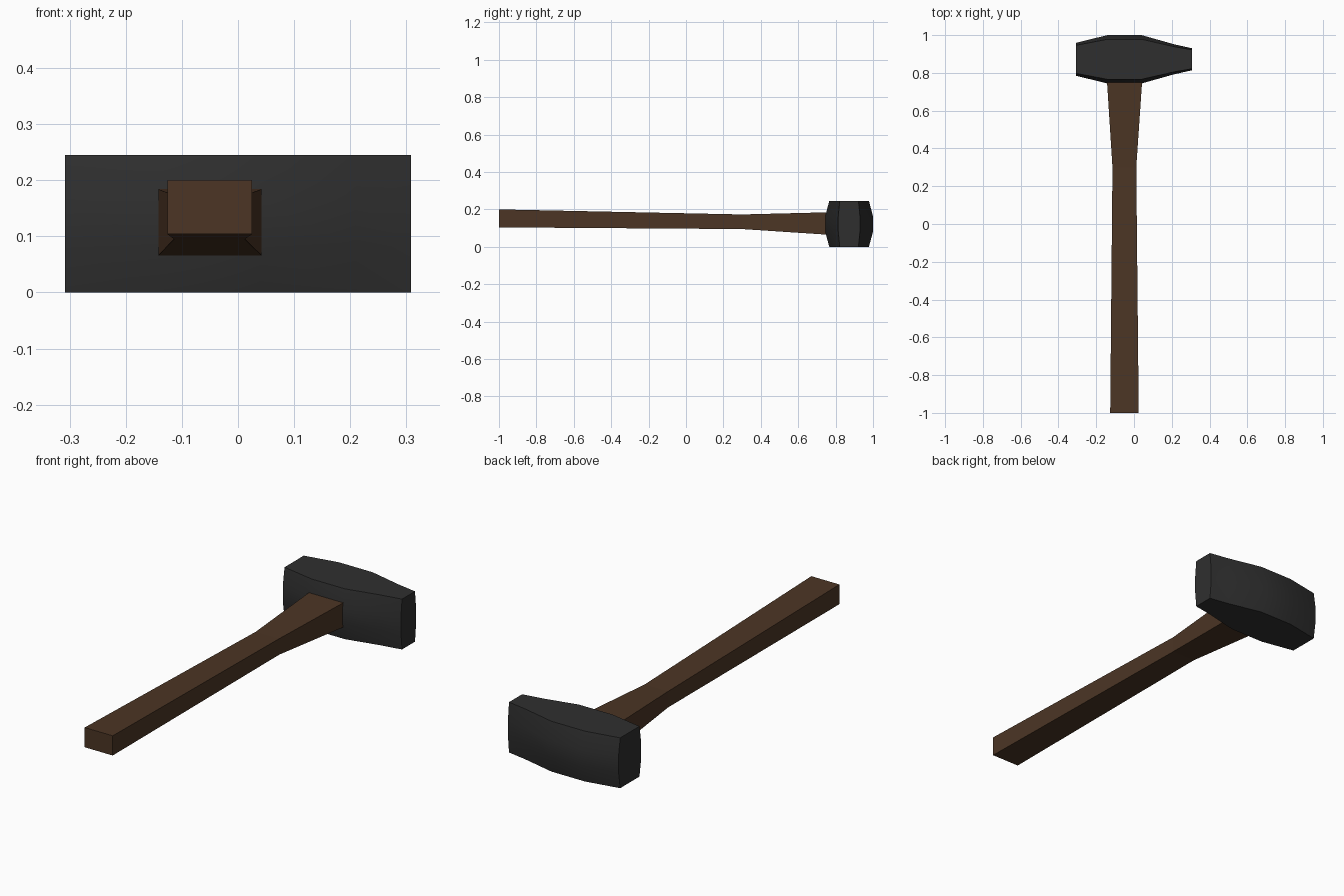
import bpy, bmesh, math

if "Cube" in bpy.data.objects:
    bpy.data.objects.remove(bpy.data.objects["Cube"])


def material(name, rgb):
    m = bpy.data.materials.new(name)
    m.diffuse_color = (*rgb, 1)
    m.use_nodes = True
    m.node_tree.nodes["Principled BSDF"].inputs["Base Color"].default_value = m.diffuse_color
    return m


def loft(name, rings, mat):
    """Bridge equal-sized closed rings and cap both ends."""
    bm = bmesh.new()
    loops = [[bm.verts.new(p) for p in r] for r in rings]
    n = len(loops[0])
    for a, b in zip(loops, loops[1:]):
        for i in range(n):
            j = (i + 1) % n
            bm.faces.new((a[i], a[j], b[j], b[i]))
    bm.faces.new(loops[0])
    bm.faces.new(loops[-1])
    bmesh.ops.recalc_face_normals(bm, faces=bm.faces)
    mesh = bpy.data.meshes.new(name)
    bm.to_mesh(mesh)
    bm.free()
    mesh.materials.append(mat)
    ob = bpy.data.objects.new(name, mesh)
    bpy.context.collection.objects.link(ob)
    return ob


iron = material("dark iron", (0.028, 0.028, 0.028))
wood = material("brown wood", (0.072, 0.036, 0.018))

# Handle: rectangular sections (y, x0, x1, z0, z1), flaring into the head
sections = [(-1.0, -0.126, 0.025, 0.104, 0.2),
            (0.3, -0.114, 0.012, 0.095, 0.173),
            (0.74, -0.142, 0.042, 0.066, 0.184),
            (0.85, -0.142, 0.042, 0.066, 0.184)]
loft("handle", [[(x0, y, z0), (x1, y, z0), (x1, y, z1), (x0, y, z1)]
                for y, x0, x1, z0, z1 in sections], wood)

# Head: eight-sided bulging sections along x (x, half width, edge inset)
centre = 0.872
heights = (0.0, 0.082, 0.163, 0.245)
rings = []
for x, w, inset in [(-0.308, 0.087, 0.013), (-0.14, 0.128, 0.022),
                    (0.04, 0.128, 0.022), (0.21, 0.08, 0.013),
                    (0.308, 0.058, 0.008)]:
    widths = (w - inset, w, w, w - inset)
    side = list(zip(widths, heights))
    rings.append([(x, centre + d, z) for d, z in side] +
                 [(x, centre - d, z) for d, z in reversed(side)])
head = loft("hammer_head", rings, iron)

# Soft sides, crisp outer edges
bpy.context.view_layer.objects.active = head
head.select_set(True)
bpy.ops.object.shade_smooth_by_angle(angle=math.radians(30))
